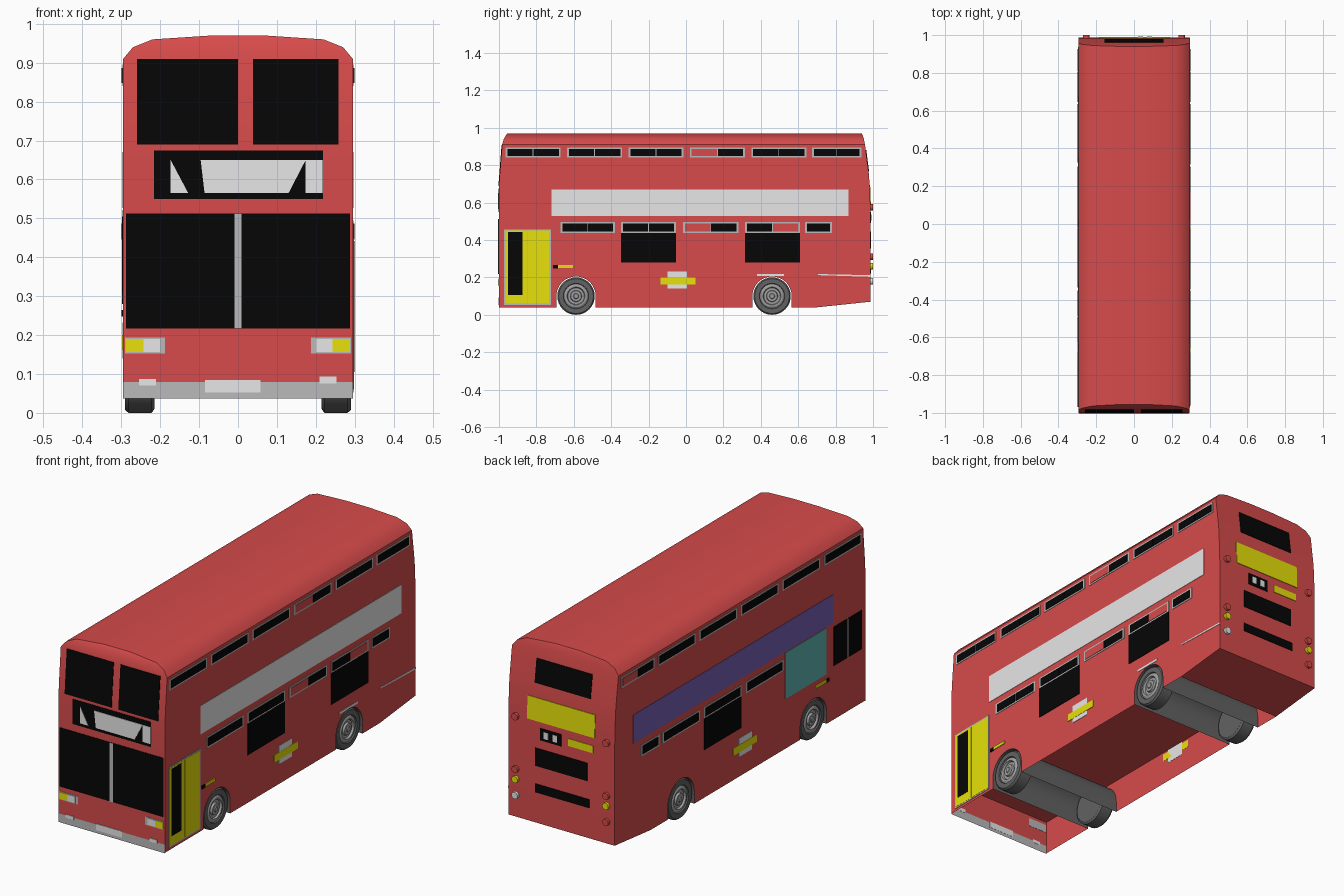
import bpy, bmesh, math
from mathutils import Vector

if "Cube" in bpy.data.objects:
    bpy.data.objects.remove(bpy.data.objects["Cube"])


def material(name, r, g, b):
    m = bpy.data.materials.new(name)
    m.diffuse_color = tuple((c / 255) ** 2.2 for c in (r, g, b)) + (1,)
    m.use_nodes = True
    m.node_tree.nodes["Principled BSDF"].inputs["Base Color"].default_value = m.diffuse_color
    return m


RED = material("bus red", 214, 76, 76)
BLACK = material("glass black", 14, 14, 14)
GREY = material("trim grey", 184, 184, 184)
WHITE = material("panel white", 241, 241, 241)
YELLOW = material("yellow", 236, 230, 18)
PURPLE = material("banner purple", 118, 94, 176)
TEAL = material("panel teal", 92, 178, 174)
DARK = material("tyre grey", 98, 98, 98)
HUB = material("hub grey", 160, 160, 160)

W = 0.295
# Body rings: height, half width, front y, rear y
RINGS = [(.21, W, -1, .987), (.55, W, -1, .987), (.69, W, -1, .982),
         (.75, W, -.996, .978), (.91, W, -.983, .957), (.94, .27, -.974, .951),
         (.96, .22, -.963, .945), (.97, .068, -.955, .94)]


def finish(name, bm, mats, smooth=None, recalc=True):
    if recalc:
        bmesh.ops.recalc_face_normals(bm, faces=bm.faces)
    me = bpy.data.meshes.new(name)
    bm.to_mesh(me)
    bm.free()
    for m in mats:
        me.materials.append(m)
    ob = bpy.data.objects.new(name, me)
    bpy.context.collection.objects.link(ob)
    if smooth:
        bpy.ops.object.select_all(action='DESELECT')
        ob.select_set(True)
        bpy.context.view_layer.objects.active = ob
        bpy.ops.object.shade_smooth_by_angle(angle=math.radians(smooth))
    return ob


def face(bm, pts, mat=0):
    f = bm.faces.new([bm.verts.new(p) for p in pts])
    f.material_index = mat
    return f


def end_y(z, col):
    if z <= RINGS[0][0]:
        return RINGS[0][col]
    for a, b in zip(RINGS, RINGS[1:]):
        if z <= b[0]:
            return a[col] + (b[col] - a[col]) * (z - a[0]) / (b[0] - a[0])


def on_body(side, u, z, off):
    if side == "front":
        return (u, end_y(z, 2) - off, z)
    if side == "rear":
        return (u, end_y(z, 3) + off, z)
    return ((W + off) * (1 if side == "right" else -1), u, z)


def panel(name, side, mat, off, *shapes):
    """Thin plates on one side; a shape is (u0, u1, z0, z1) or a list of (u, z)."""
    bm = bmesh.new()
    for s in shapes:
        if isinstance(s, tuple):
            s = [(s[0], s[2]), (s[1], s[2]), (s[1], s[3]), (s[0], s[3])]
        lo = [bm.verts.new(on_body(side, u, z, -.001)) for u, z in s]
        hi = [bm.verts.new(on_body(side, u, z, off)) for u, z in s]
        bm.faces.new(lo)
        bm.faces.new(hi)
        for i in range(len(s)):
            j = (i + 1) % len(s)
            bm.faces.new((lo[i], lo[j], hi[j], hi[i]))
    finish(name, bm, [mat])


# Upper body with roof and floor
bm = bmesh.new()
loops = [[bm.verts.new(p) for p in ((-w, f, z), (w, f, z), (w, r, z), (-w, r, z))]
         for z, w, f, r in RINGS]
for a, b in zip(loops, loops[1:]):
    for i in range(4):
        j = (i + 1) % 4
        bm.faces.new((a[i], a[j], b[j], b[i]))
bm.faces.new(loops[0])
bm.faces.new(loops[-1])
finish("upper_body", bm, [RED], 30)

# Lower body: open underneath, arches cut in the sides, grey skirt
AXLES = (-.588, .46)
R = .105


def arch(yc):
    pts = [(yc - R, .04)]
    pts += [(yc - R * math.cos(t * math.pi / 16), .1 + R * math.sin(t * math.pi / 16)) for t in range(17)]
    return pts + [(yc + R, .04)]


outline = [(-1, .21), (-1, .04)] + arch(AXLES[0]) + arch(AXLES[1])
outline += [(.70, .04), (.987, .07), (.987, .21)]
bm = bmesh.new()
for sx in (1, -1):
    pts = [(sx * W, y, z) for y, z in outline]
    face(bm, pts if sx > 0 else pts[::-1])
bmesh.ops.bisect_plane(bm, geom=bm.verts[:] + bm.edges[:] + bm.faces[:],
                       plane_co=(0, 0, .12), plane_no=(0, 0, 1))
tail = [f for f in bm.faces if f.calc_center_median().y > .56 and max(v.co.z for v in f.verts) < .121]
geom = set(tail) | {e for f in tail for e in f.edges} | {v for f in tail for v in f.verts}
bmesh.ops.bisect_plane(bm, geom=list(geom), plane_co=(0, .565, .12), plane_no=Vector((0, .049, .422)))
for f in bm.faces:
    c = f.calc_center_bounds()
    top = max(v.co.z for v in f.verts)
    slope_ok = all(v.co.z <= .12 - .116 * (v.co.y - .565) + .002 for v in f.verts)
    f.material_index = 1 if top < .121 and (c.y < .5 or slope_ok) else 0
face(bm, [(-W, -1, .037), (W, -1, .037), (W, -1, .08), (-W, -1, .08)], 1)
face(bm, [(-W, -1, .08), (W, -1, .08), (W, -1, .21), (-W, -1, .21)])
face(bm, [(W, .987, .07), (-W, .987, .07), (-W, .987, .21), (W, .987, .21)])
face(bm, [(-W, .70, .04), (-W, .987, .07), (W, .987, .07), (W, .70, .04)])
finish("lower_body", bm, [RED, GREY], recalc=False)

# Wheel wells spanning the full width
for name, yc in zip(("front_wheel_well", "rear_wheel_well"), AXLES):
    bm = bmesh.new()
    pts = arch(yc)
    for (y0, z0), (y1, z1) in zip(pts, pts[1:]):
        face(bm, [(-W, y0, z0), (W, y0, z0), (W, y1, z1), (-W, y1, z1)])
    bmesh.ops.remove_doubles(bm, verts=bm.verts, dist=1e-5)
    finish(name, bm, [DARK], 40, recalc=False)

# Wheels: turned profile (x, radius)
TYRE = [(.215, 0), (.215, .09), (.222, .1), (.281, .1), (.29, .093), (.29, .068), (.284, .065)]
RIM = [(.284, .065), (.289, .056), (.289, .048), (.279, .044), (.279, .031),
       (.289, .028), (.289, .015), (.293, .012), (.293, 0)]


def lathe(name, profile, sx, yc, mat):
    bm = bmesh.new()
    vs = [bm.verts.new((sx * x, yc, .1 + r)) for x, r in profile]
    es = [bm.edges.new(p) for p in zip(vs, vs[1:])]
    bmesh.ops.spin(bm, geom=vs + es, cent=(0, yc, .1), axis=(1, 0, 0),
                   angle=2 * math.pi, steps=32, use_duplicate=False)
    bmesh.ops.remove_doubles(bm, verts=bm.verts, dist=1e-5)
    finish(name, bm, [mat], 25)


for end, yc in zip(("front", "rear"), AXLES):
    for side, sx in (("right", 1), ("left", -1)):
        lathe(f"{end}_{side}_tyre", TYRE, sx, yc, DARK)
        lathe(f"{end}_{side}_hub", RIM, sx, yc, HUB)


# Sliding vent windows: grey frame with two panes, some panes left red
def vents(name, side, spans, z0, z1, red=()):
    panel(name + "_frames", side, GREY, .002, *[(a, b, z0, z1) for a, b in spans])
    panes = {0: [], 1: []}
    for i, (a, b) in enumerate(spans):
        n = 2 if b - a > .2 else 1
        w = (b - a - .016) / n
        for k in range(n):
            p = a + .008 + k * w
            panes[(i, k) in red].append((p + .002, p + w - .002, z0 + .008, z1 - .008))
    panel(name + "_glass", side, BLACK, .004, *panes[0])
    if panes[1]:
        panel(name + "_blank_panes", side, RED, .004, *panes[1])


UPPER = [(-.965 + .3285 * i, -.67 + .3285 * i) for i in range(5)] + [(.675, .937)]
LOWER = [(-.67, -.38), (-.347, -.053), (-.016, .28), (.315, .61), (.636, .78)]
vents("right_upper_vents", "right", UPPER, .84, .895, {(3, 0)})
vents("left_upper_vents", "left", UPPER, .84, .895, {(5, 1)})
vents("right_lower_vents", "right", LOWER, .438, .495, {(2, 0), (3, 1)})
vents("left_lower_vents", "left", LOWER[1:], .438, .495)
panel("right_side_windows", "right", BLACK, .003, (-.347, -.053, .28, .438), (.315, .61, .28, .438))
panel("left_side_window", "left", BLACK, .003, (-.016, .28, .28, .438))
panel("left_driver_window", "left", BLACK, .003, (-.968, -.862, .31, .505), (-.854, -.747, .31, .505))
panel("left_driver_window_bar", "left", GREY, .003, (-.862, -.854, .31, .505))

# Side banners and small plates
panel("right_banner", "right", WHITE, .002, (-.72, .87, .527, .67))
panel("left_banner", "left", PURPLE, .002, (-.74, .84, .527, .67))
panel("left_square_panel", "left", TEAL, .002, (-.69, -.365, .29, .522))
for side in ("right", "left"):
    panel(side + "_badge_plate", side, WHITE, .002, (-.10, .005, .14, .232))
    panel(side + "_badge_bar", side, YELLOW, .003, (-.135, .05, .163, .2))
    panel(side + "_marker", side, YELLOW, .004, (-.685, -.605, .25, .265))
    panel(side + "_marker_end", side, BLACK, .004, (-.71, -.685, .248, .265))
panel("right_trim_strips", "right", WHITE, .002, (.38, .525, .207, .218),
      [(.705, .212), (.987, .203), (.987, .212), (.705, .218)])

# Door
panel("door_frame", "right", GREY, .002, (-.972, -.722, .053, .457))
panel("door_leaves", "right", YELLOW, .003, (-.964, -.851, .06, .45), (-.847, -.73, .06, .45))
panel("door_glass", "right", BLACK, .004, (-.952, -.873, .105, .442))

# Front: windows, destination box, lights, plates
panel("front_upper_windows", "front", BLACK, .003, (-.26, 0, .69, .909), (.038, .258, .69, .909))
panel("windscreen", "front", BLACK, .002, (-.288, .288, .217, .513))
panel("windscreen_bar", "front", GREY, .004, (-.009, .009, .217, .513))
panel("destination_box", "front", BLACK, .002, (-.216, .218, .55, .675))
panel("destination_blind", "front", WHITE, .004,
      [(-.173, .65), (-.173, .565), (-.128, .565)],
      [(-.096, .65), (-.086, .565), (.13, .565), (.174, .65)], (.174, .218, .565, .65))
for side, s in (("right", 1), ("left", -1)):
    panel(side + "_headlight_frame", "front", GREY, .002, (s * .187, s * .291, .153, .194))
    panel(side + "_indicator", "front", YELLOW, .004, (s * .243, s * .288, .157, .19))
    panel(side + "_headlight", "front", WHITE, .004, (s * .2, s * .243, .157, .19))
panel("front_plates", "front", WHITE, .003, (-.085, .058, .053, .085),
      (-.255, -.211, .07, .087), (.21, .253, .075, .093))

# Rear: windows, yellow panels, vents
panel("rear_windows", "rear", BLACK, .003, (-.155, .155, .765, .882),
      (-.145, .145, .355, .445), (-.155, .145, .222, .265), (0, .117, .49, .55))
panel("rear_yellow_panels", "rear", YELLOW, .003, (-.185, .19, .58, .695), (-.177, -.038, .503, .54))
panel("rear_number_marks", "rear", WHITE, .005, (.07, .095, .503, .537), (.022, .047, .503, .537))

# Round rear lamps
for side, s, low in (("right", 1, WHITE), ("left", -1, RED)):
    for i, (z, mat) in enumerate(((.575, RED), (.31, RED), (.26, YELLOW), (.18, low))):
        bpy.ops.mesh.primitive_cylinder_add(vertices=16, radius=.017, depth=.02,
                                            location=(s * .252, .99, z), rotation=(math.pi / 2, 0, 0))
        ob = bpy.context.object
        ob.name = f"rear_{side}_lamp_{i + 1}"
        ob.data.materials.append(mat)
